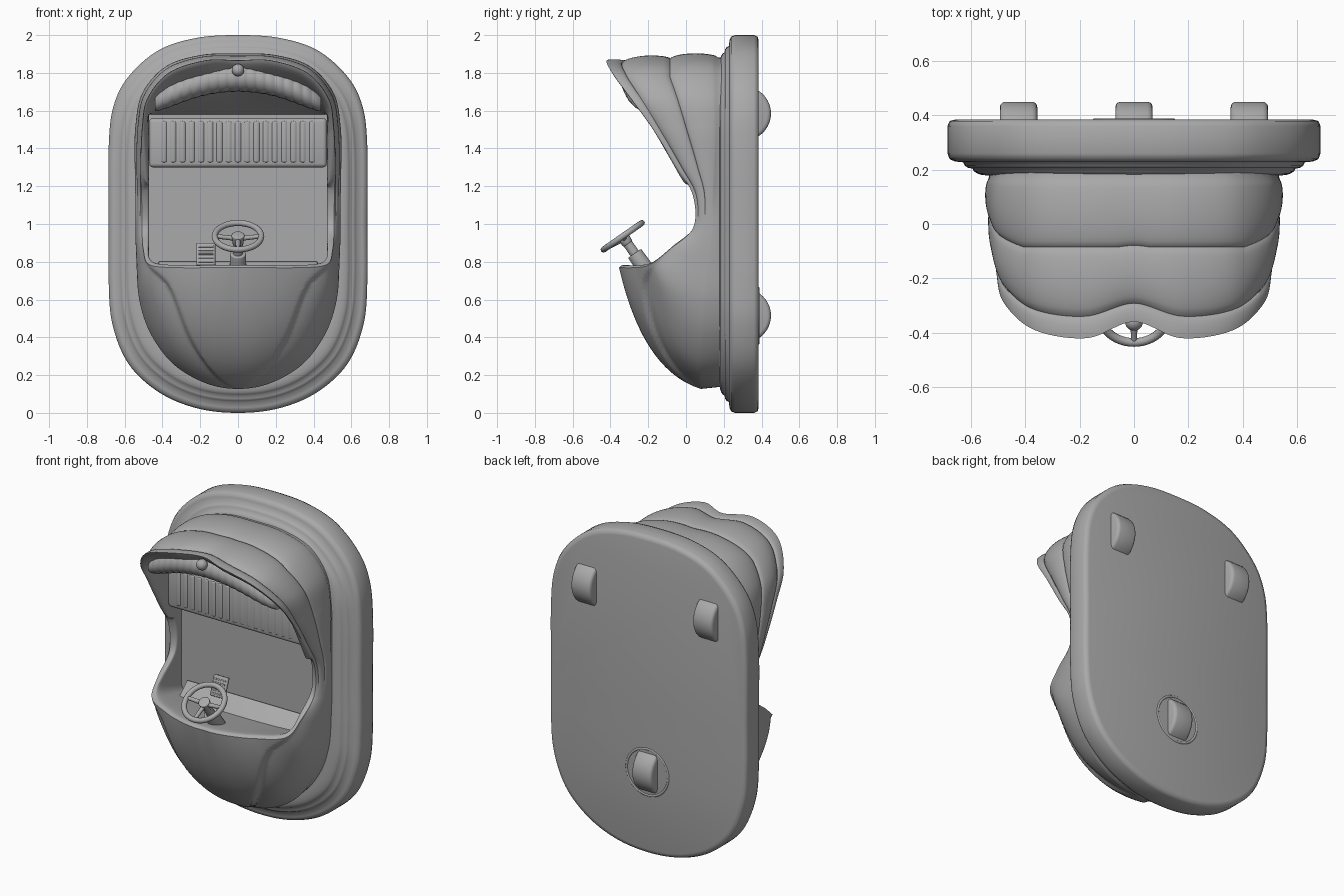
import bpy, bmesh, math
from mathutils import Vector, Matrix

cube = bpy.data.objects.get("Cube")
if cube:
    bpy.data.objects.remove(cube)

grey = bpy.data.materials.new("plain_grey")
grey.use_nodes = True
grey.diffuse_color = (0.4, 0.4, 0.4, 1)
grey.node_tree.nodes["Principled BSDF"].inputs["Base Color"].default_value = (0.4, 0.4, 0.4, 1)


def finish(name, bm, angle=40):
    """Turn a bmesh into a smooth shaded grey object."""
    bmesh.ops.recalc_face_normals(bm, faces=bm.faces)
    mesh = bpy.data.meshes.new(name)
    bm.to_mesh(mesh)
    bm.free()
    mesh.materials.append(grey)
    ob = bpy.data.objects.new(name, mesh)
    bpy.context.collection.objects.link(ob)
    bpy.ops.object.select_all(action="DESELECT")
    ob.select_set(True)
    bpy.context.view_layer.objects.active = ob
    bpy.ops.object.shade_smooth_by_angle(angle=math.radians(angle))
    return ob


def skin(name, rings, angle=40):
    """Bridge closed rings of points and cap both ends."""
    bm = bmesh.new()
    loops = [[bm.verts.new(p) for p in ring] for ring in rings]
    n = len(loops[0])
    for a, b in zip(loops, loops[1:]):
        for i in range(n):
            j = (i + 1) % n
            bm.faces.new((a[i], a[j], b[j], b[i]))
    bm.faces.new(loops[0])
    bm.faces.new(loops[-1])
    return finish(name, bm, angle)


def spline(pts, u):
    """Smooth interpolation through a half outline mirrored at its ends."""
    i = min(int(u), len(pts) - 2)
    f = u - i

    def get(k):
        if 0 <= k < len(pts):
            return pts[k]
        p = pts[-k if k < 0 else 2 * len(pts) - 2 - k].copy()
        p.x = -p.x
        return p
    a, b, c, d = (get(i + k) for k in (-1, 0, 1, 2))
    return b + 0.5 * f * (c - a + f * (2 * a - 5 * b + 4 * c - d + f * (3 * (b - c) + d - a)))


def both_sides(half):
    return half + [Vector((-p.x, p.y, p.z)) for p in half[-2:0:-1]]


def rod(name, a, b, r1, r2, sides=24, bevel=0.006):
    """Tapered cylinder between two points."""
    a, b = Vector(a), Vector(b)
    bm = bmesh.new()
    turn = (b - a).to_track_quat("Z", "Y").to_matrix().to_4x4()
    bmesh.ops.create_cone(bm, cap_ends=True, segments=sides, radius1=r1, radius2=r2,
                          depth=(b - a).length, matrix=Matrix.Translation((a + b) / 2) @ turn)
    rims = [e for e in bm.edges if any(len(f.verts) > 4 for f in e.link_faces)]
    if bevel:
        bmesh.ops.bevel(bm, geom=rims, offset=bevel, segments=3, affect="EDGES", profile=0.5)
    return finish(name, bm)


def box(name, centre, size, bevel, tilt=0):
    bm = bmesh.new()
    bmesh.ops.create_cube(bm, size=1, matrix=Matrix.Diagonal((*size, 1)))
    bmesh.ops.bevel(bm, geom=bm.edges[:], offset=bevel, segments=3, affect="EDGES", profile=0.5)
    bm.transform(Matrix.Translation(centre) @ Matrix.Rotation(tilt, 4, "X"))
    return finish(name, bm)


def torus(name, centre, axis, major, minor):
    turn = Vector(axis).to_track_quat("Z", "Y").to_matrix()
    rings = []
    bm = bmesh.new()
    for i in range(48):
        a = i * math.tau / 48
        out = Vector((math.cos(a), math.sin(a), 0))
        rings.append([bm.verts.new(Vector(centre) + turn @ (out * (major + minor * math.cos(b)) +
                      Vector((0, 0, minor * math.sin(b))))) for b in (k * math.tau / 12 for k in range(12))])
    for i in range(48):
        for k in range(12):
            p, q = rings[i], rings[(i + 1) % 48]
            bm.faces.new((p[k], q[k], q[(k + 1) % 12], p[(k + 1) % 12]))
    return finish(name, bm)


# Bumper with softly stepped front
half = [Vector((x, 0, z)) for x, z in (
    (0, 2), (.22, 1.985), (.42, 1.92), (.58, 1.78), (.66, 1.62), (.685, 1.4), (.685, 1), (.685, .7),
    (.665, .47), (.58, .26), (.42, .11), (.22, .025), (0, 0))]
outline = both_sides([spline(half, i / 8) for i in range(8 * (len(half) - 1) + 1)])
steps = ((.03, .385), (.008, .379), (0, .36), (0, .26), (.008, .239), (.028, .23), (.058, .227),
         (.064, .214), (.076, .207), (.092, .204), (.098, .193), (.11, .186), (.125, .181), (.15, .178))
skin("bumper", [[(p.x * (1 - d / .685), y, 1 + (p.z - 1) * (1 - d)) for p in outline] for d, y in steps], 60)

# Body shell: base outline (x, y, z) paired with opening rim (x, y, z), top to bottom
pairs = ((0, .17, 1.89, 0, -.36, 1.85), (.2, .17, 1.88, .17, -.42, 1.85), (.38, .17, 1.82, .36, -.39, 1.785),
         (.5, .17, 1.68, .47, -.29, 1.65), (.535, .17, 1.5, .495, -.18, 1.5), (.54, .16, 1.3, .505, -.05, 1.3),
         (.54, .15, 1.15, .505, .04, 1.15), (.54, .14, .98, .505, .04, .98), (.535, .12, .8, .5, -.08, .87),
         (.52, .1, .6, .465, -.19, .785), (.46, .09, .42, .3, -.28, .77), (.34, .08, .26, .17, -.33, .77),
         (.17, .08, .16, .07, -.35, .77), (0, .08, .13, 0, -.35, .77))
base_pts = [Vector(p[:3]) for p in pairs]
rim_pts = [Vector(p[3:]) for p in pairs]
samples = [i / 16 for i in range(16 * (len(pairs) - 1) + 1)]


def lobes(s):
    """Padded folds with pinched seams."""
    for a, b in ((0, .46), (.46, .83), (.83, 1.25)):
        if s <= b:
            return math.sqrt(max(0, math.sin(math.pi * (s - a) / (b - a))))


def outer(u, s):
    b, r = spline(base_pts, u), spline(rim_pts, u)
    # Keep the main seam almost straight across the hood
    drop = min(.47, .255 / (b.y - r.y))
    seam = (1.44 - math.sqrt(1.44 ** 2 - 1.76 * drop)) / .88
    t = s * seam / .46 if s < .46 else seam + (s - .46) * (1 - seam) / .54
    c = Vector((b.x + (r.x - b.x) * .15, b.y + (r.y - b.y) * .72, b.z + (r.z - b.z) * .15))
    p = b * (1 - t) ** 2 + c * 2 * t * (1 - t) + r * t * t
    upper = min(1, max(0, (p.z - 1) / .5))
    out = Vector((p.x, -.5 * (1 - upper) * (t > 0), p.z - 1)).normalized()
    push = (.025 * upper * (lobes(s) - .35)) + .003 * (1 - upper)
    # Fenders tucked below the pointed bonnet panel
    crease = 8.8 + 4.2 * (1 - t) ** .8
    if 7 < u < crease:
        push -= .034 * math.sin(math.pi * t) ** .6 * min(1, (crease - u) / .25) * math.exp(-(crease - u) / .8)
    return p + out * push


def inner(u, t):
    r = outer(u, 1)
    foot = Vector((min(r.x * .95, .47), .11, min(1.58, max(.7, r.z - .07 * (u > 8)))))
    c = Vector((foot.x, r.y + .015, r.z + min(.02, max(-.06, 1.2 - r.z))))
    # Walls stand steeper below the hood
    e = 2 + min(1.5, max(0, u - 4))
    near, far = (1 - t) ** e, t ** e
    return r * near + c * (1 - near - far) + foot * far


times = sorted([i / 36 for i in range(37)] + [.46, .83])
skirt = both_sides([spline(base_pts, u) for u in samples])
rings = [[(p.x * .98, .19, 1 + (p.z - 1) * .99) for p in skirt]]
rings += [both_sides([outer(u, t) for u in samples]) for t in times]
rings += [both_sides([inner(u, t / 12) for u in samples]) for t in range(1, 13)]
skin("body_shell", rings, 50)

# Sloping toe board under the dash
box("toe_board", (0, .01, .715), (.84, .24, .02), .004, .73)

# Seat cushion with shallow ribs
box("seat", (0, .05, 1.43), (.94, .17, .26), .02)
for i in range(17):
    x = (i - 8) * .049
    rod("seat_rib", (x, -.017, 1.325), (x, -.017, 1.545), .024, .024, 12, .01)

# Ribbed headrest roll following the arch of the opening
rings = []
for i in range(181):
    x = (i / 90 - 1) * .44
    s = (x / .44) ** 2
    r = (1 - s ** 4 * .35) * (.95 + .05 * abs(math.sin(x * 64)))
    rings.append([(x, -.265 + .05 * s + .09 * r * math.cos(a), 1.775 - .13 * s + .075 * r * math.sin(a))
                  for a in (k * math.tau / 24 for k in range(24))])
skin("headrest_roll", rings, 60)

# Round lamp on the hood edge
bm = bmesh.new()
bmesh.ops.create_uvsphere(bm, u_segments=24, v_segments=16, radius=.033, matrix=Matrix.Translation((0, -.36, 1.815)))
finish("lamp", bm)

# Steering wheel, spokes and column
axis = Vector((0, .57, -.82)).normalized()
slope = Vector((0, .82, .57)).normalized()
side = Vector((1, 0, 0))
hub = Vector((0, -.335, .935))
torus("steering_wheel", hub, axis, .123, .016)
for angle in (0, 180, 270):
    a = math.radians(angle)
    tip = hub + (side * math.cos(a) + slope * math.sin(a)) * .12
    rod("wheel_spoke", hub + axis * .015, tip, .014, .011, 12, 0)
rod("wheel_hub", hub - axis * .01, hub + axis * .05, .035, .028)
rod("steering_column", hub, hub + axis * .3, .026, .026)
rod("column_sleeve", hub + axis * .11, hub + axis * .35, .042, .048)

# Pedal with treads
box("pedal", (-.17, .06, .84), (.1, .02, .125), .006, -.35)
for k in range(5):
    z = .8 + k * .02
    box("pedal_tread", (-.17, .05 + (z - .84) * .36, z), (.08, .012, .008), .002, -.35)
rod("pedal_arm", (-.17, .06, .84), (-.17, .12, .82), .014, .014, 12)

# Wheels below the floor and the swivel ring of the front one
for name, x, z in (("front_wheel", 0, .515), ("rear_left_wheel", .425, 1.585), ("rear_right_wheel", -.425, 1.585)):
    rod(name, (x - .069, .307, z), (x + .069, .307, z), .143, .143, 48, .02)
torus("swivel_ring", (0, .381, .515), (0, 1, 0), .145, .008)
